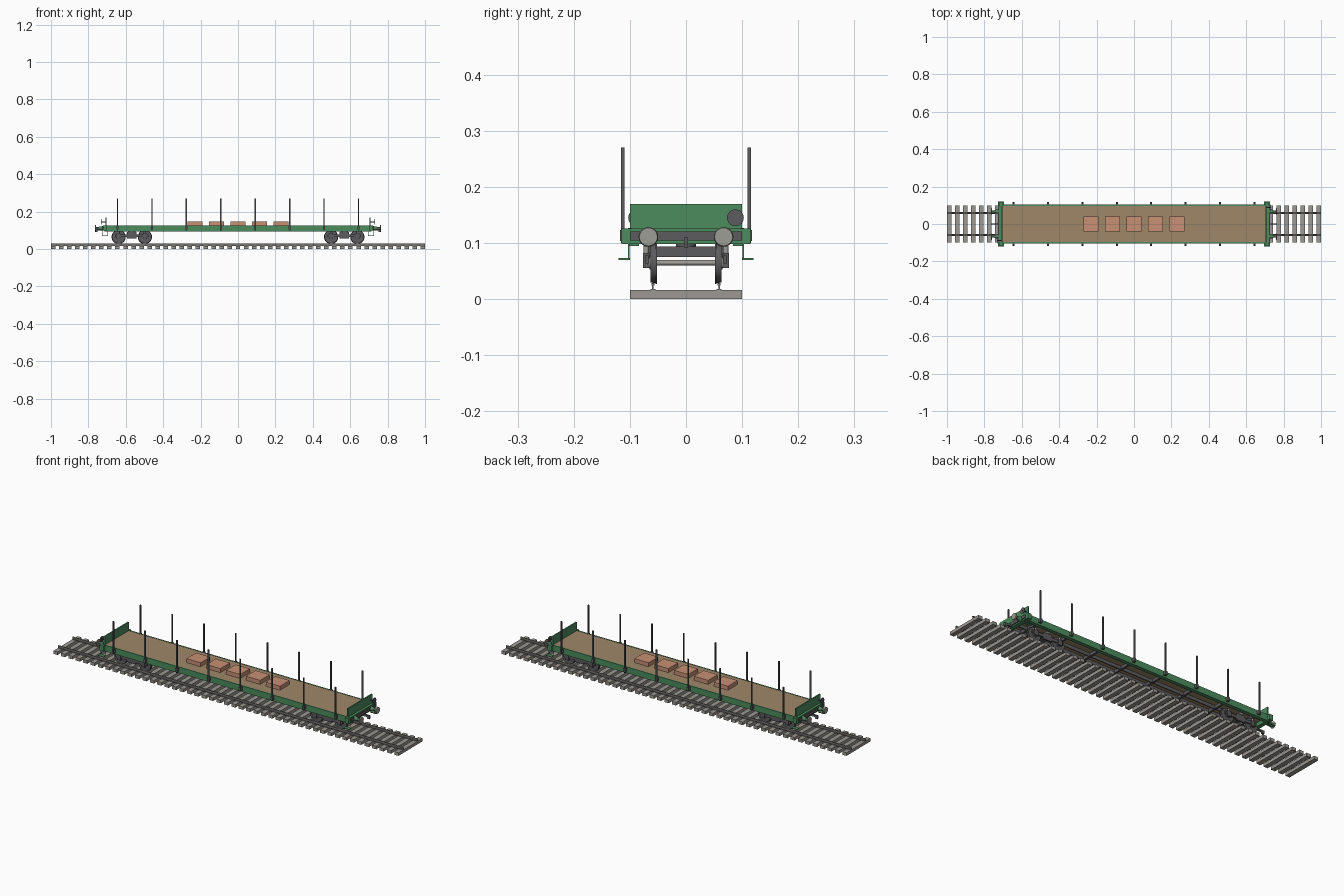
import bpy, math
from mathutils import Vector

if "Cube" in bpy.data.objects:
    bpy.data.objects.remove(bpy.data.objects["Cube"])


def material(name, rgb):
    lin = [((c / 255 + 0.055) / 1.055) ** 2.4 for c in rgb]
    m = bpy.data.materials.new(name)
    m.diffuse_color = (*lin, 1)
    m.use_nodes = True
    m.node_tree.nodes["Principled BSDF"].inputs["Base Color"].default_value = m.diffuse_color
    return m


GREEN = material("wagon green", (76, 140, 94))
TAN = material("deck planks", (160, 135, 104))
CRATE = material("crate wood", (199, 144, 117))
DARK = material("dark iron", (92, 91, 94))
STEEL = material("pale steel", (158, 157, 150))
SLEEPER = material("sleeper grey", (156, 153, 147))
RAIL = material("rail steel", (120, 118, 116))


def box(name, mat, x, y, z):
    """Box from (min, max) ranges on each axis."""
    bpy.ops.mesh.primitive_cube_add(size=1, location=[sum(r) / 2 for r in (x, y, z)])
    o = bpy.context.object
    o.name = name
    o.scale = [abs(r[1] - r[0]) for r in (x, y, z)]
    bpy.ops.object.transform_apply(location=False, rotation=False, scale=True)
    o.data.materials.append(mat)
    return o


def rod(name, mat, start, end, r, r2=None, sides=20):
    """Cylinder or cone between two points."""
    a, b = Vector(start), Vector(end)
    d = b - a
    bpy.ops.mesh.primitive_cone_add(vertices=sides, radius1=r, radius2=r if r2 is None else r2,
                                    depth=d.length, location=(a + b) / 2,
                                    rotation=d.to_track_quat('Z', 'Y').to_euler())
    o = bpy.context.object
    o.name = name
    o.data.materials.append(mat)
    bpy.ops.object.shade_smooth_by_angle(angle=math.radians(40))
    return o


def repeat(o, count, step):
    m = o.modifiers.new("repeat", 'ARRAY')
    m.count = count
    m.use_relative_offset = False
    m.use_constant_offset = True
    m.constant_offset_displace = (step, 0, 0)


def span(c, w):
    return (c - w / 2, c + w / 2)


# Track: sleepers and two rails
n = 47
sleepers = box("sleepers", SLEEPER, (-1, -0.976), (-0.1, 0.1), (0, 0.016))
repeat(sleepers, n, 1.976 / (n - 1))
for s in (-1, 1):
    box("rail_foot", RAIL, (-1, 1), span(s * 0.059, 0.009), (0.016, 0.018))
    box("rail_web", RAIL, (-1, 1), span(s * 0.059, 0.003), (0.018, 0.024))
    box("rail_head", RAIL, (-1, 1), span(s * 0.059, 0.0055), (0.024, 0.029))

# Deck and underframe
box("deck", TAN, (-0.705, 0.705), (-0.1, 0.1), (0.117, 0.126))
for s in (-1, 1):
    box("side_sill", GREEN, (-0.715, 0.715), span(s * 0.1, 0.006), (0.095, 0.127))
    box("side_sill_flange", GREEN, (-0.715, 0.715), span(s * 0.093, 0.018), (0.095, 0.098))
    box("centre_sill", DARK, (-0.7, 0.7), span(s * 0.022, 0.005), (0.1, 0.117))

# Stakes, their pockets and the cross members below them
for i in range(8):
    x = (i - 3.5) * 0.184
    box("cross_member", DARK, span(x, 0.01), (-0.097, 0.097), (0.102, 0.117))
    for s in (-1, 1):
        box("stake", DARK, span(x, 0.007), span(s * 0.1125, 0.006), (0.1, 0.27))
        box("stake_pocket", DARK, span(x, 0.011), (s * 0.102, s * 0.1175), (0.104, 0.123))

# Crates along the middle
for i in range(5):
    box("crate", CRATE, span((i - 2) * 0.115, 0.082), (-0.04, 0.04), (0.126, 0.147))

for e in (-1, 1):
    # End beam, end board and buffer plate
    box("end_beam", GREEN, (e * 0.7, e * 0.722), (-0.115, 0.115), (0.098, 0.126))
    box("end_board", GREEN, (e * 0.702, e * 0.709), (-0.1, 0.1), (0.12, 0.17))
    box("buffer_plate", DARK, (e * 0.722, e * 0.727), (-0.1, 0.1), (0.105, 0.121))
    # Draw hook
    box("coupler_shank", DARK, (e * 0.722, e * 0.755), (-0.004, 0.004), (0.1, 0.11))
    box("coupler_hook", DARK, (e * 0.752, e * 0.764), (-0.004, 0.004), (0.092, 0.11))
    for s in (-1, 1):
        # Buffers
        y = s * 0.067
        rod("buffer_housing", GREEN, (e * 0.722, y, 0.111), (e * 0.745, y, 0.111), 0.012, 0.008)
        rod("buffer_shaft", DARK, (e * 0.745, y, 0.111), (e * 0.762, y, 0.111), 0.006)
        rod("buffer_head", STEEL, (e * 0.76, y, 0.111), (e * 0.765, y, 0.111), 0.0175, 0.016, 24)
        # Corner steps on hangers
        box("corner_step", GREEN, span(e * 0.711, 0.032), (s * 0.1, s * 0.12), (0.07, 0.073))
        for dx in (-0.012, 0.012):
            box("step_hanger", GREEN, span(e * 0.711 + dx, 0.002), span(s * 0.102, 0.002),
                (0.07, 0.1))
    # Brake wheel with its shaft and post
    y = e * 0.088
    rod("brake_wheel", DARK, (e * 0.727, y, 0.145), (e * 0.73, y, 0.145), 0.015, None, 24)
    rod("brake_shaft", DARK, (e * 0.705, y, 0.145), (e * 0.732, y, 0.145), 0.003, None, 10)

    # Bogie: bolster, side frames, wheels, axles, axle boxes and springs
    bx = e * 0.568
    box("bogie_bolster", DARK, span(bx, 0.04), (-0.07, 0.07), (0.075, 0.094))
    rod("bogie_pivot", DARK, (bx, 0, 0.09), (bx, 0, 0.117), 0.018)
    for s in (-1, 1):
        box("bogie_side_frame", DARK, span(bx, 0.18), span(s * 0.0695, 0.006), (0.064, 0.079))
        box("bogie_side_plate", DARK, span(bx, 0.05), span(s * 0.0695, 0.007), (0.056, 0.09))
        box("bogie_side_bearer", STEEL, span(bx, 0.02), span(s * 0.071, 0.01), (0.09, 0.1))
    for w in (-0.07, 0.07):
        x = bx + w
        rod("axle", STEEL, (x, -0.066, 0.065), (x, 0.066, 0.065), 0.005, None, 12)
        for s in (-1, 1):
            rod("wheel_tread", DARK, (x, s * 0.054, 0.065), (x, s * 0.063, 0.065),
                0.036, 0.0355, 28)
            rod("wheel_flange", DARK, (x, s * 0.052, 0.065), (x, s * 0.0545, 0.065),
                0.038, None, 28)
            rod("wheel_hub", STEEL, (x, s * 0.063, 0.065), (x, s * 0.065, 0.065), 0.012)
            box("axle_box", DARK, span(x, 0.022), (s * 0.065, s * 0.077), (0.056, 0.082))
            rod("spring", STEEL, (x, s * 0.071, 0.082), (x, s * 0.071, 0.094), 0.005, None, 10)
